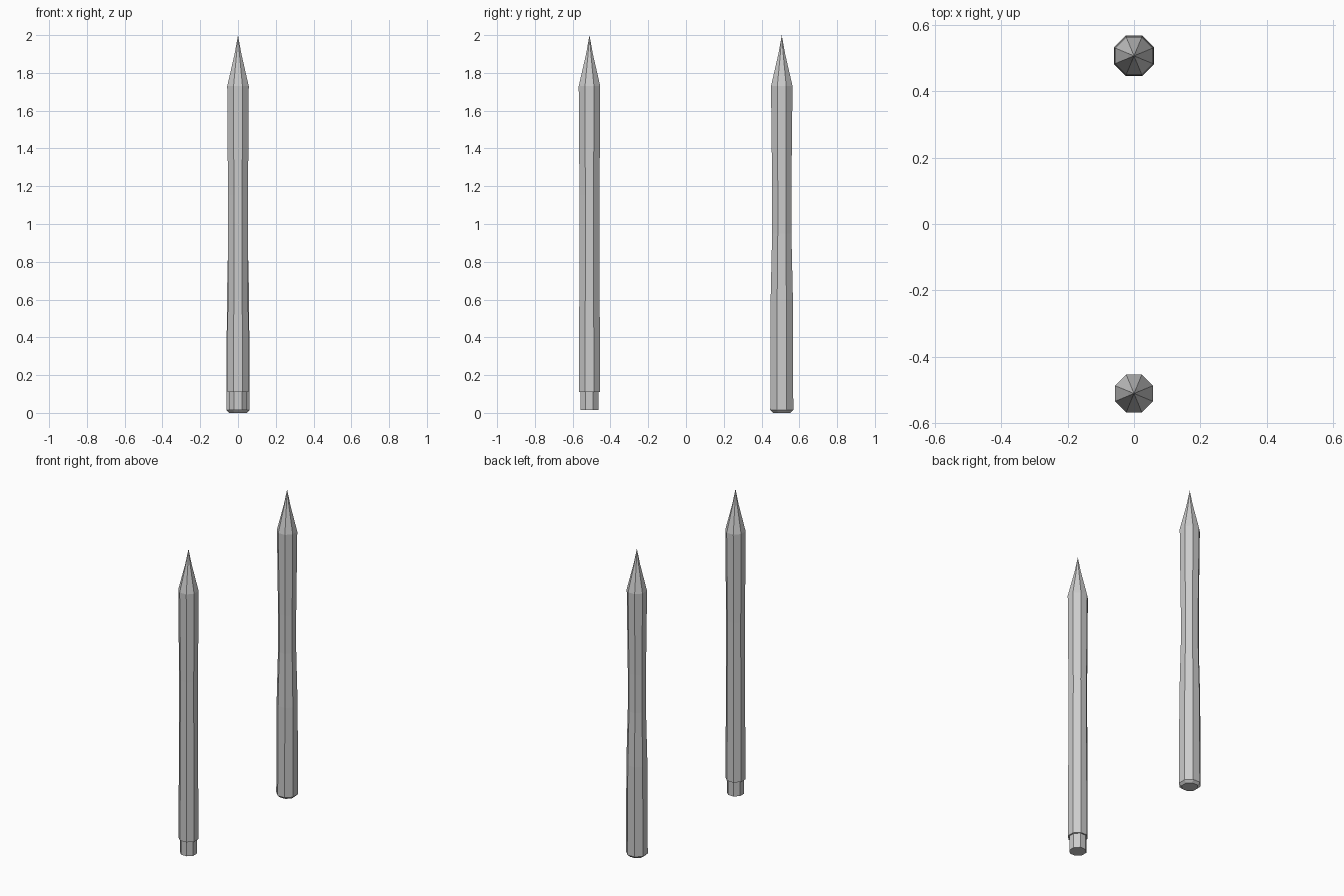
import bpy, bmesh
from math import cos, sin, pi

if "Cube" in bpy.data.objects:
    bpy.data.objects.remove(bpy.data.objects["Cube"])

SIDES = 8


def lathe(name, y, profile):
    """Octagonal post from (apothem, z) rings, closed below, pointed on top."""
    bm = bmesh.new()
    rings = []
    for apothem, z in profile[:-1]:
        r = apothem / cos(pi / SIDES)
        rings.append([bm.verts.new((r * cos((i + 0.5) * 2 * pi / SIDES),
                                    r * sin((i + 0.5) * 2 * pi / SIDES), z))
                      for i in range(SIDES)])
    tip = bm.verts.new((0, 0, profile[-1][1]))
    bm.faces.new(rings[0][::-1])
    for i in range(SIDES):
        j = (i + 1) % SIDES
        for a, b in zip(rings, rings[1:]):
            bm.faces.new((a[i], a[j], b[j], b[i]))
        bm.faces.new((rings[-1][i], rings[-1][j], tip))
    bmesh.ops.recalc_face_normals(bm, faces=bm.faces)
    mesh = bpy.data.meshes.new(name)
    bm.to_mesh(mesh)
    bm.free()
    obj = bpy.data.objects.new(name, mesh)
    obj.location.y = y
    bpy.context.collection.objects.link(obj)
    return obj


# Front stake: narrow peg at the foot, nearly straight shaft
lathe("front_stake", -0.511, [
    (0.048, 0.015), (0.048, 0.11), (0.056, 0.11), (0.054, 0.6),
    (0.053, 1.15), (0.057, 1.73), (0.018, 1.9), (0, 2.0)])

# Back stake: chamfered foot, waisted shaft
lathe("back_stake", 0.507, [
    (0.046, 0.0), (0.061, 0.015), (0.059, 0.6), (0.051, 0.95),
    (0.051, 1.2), (0.057, 1.73), (0.018, 1.9), (0, 2.0)])
